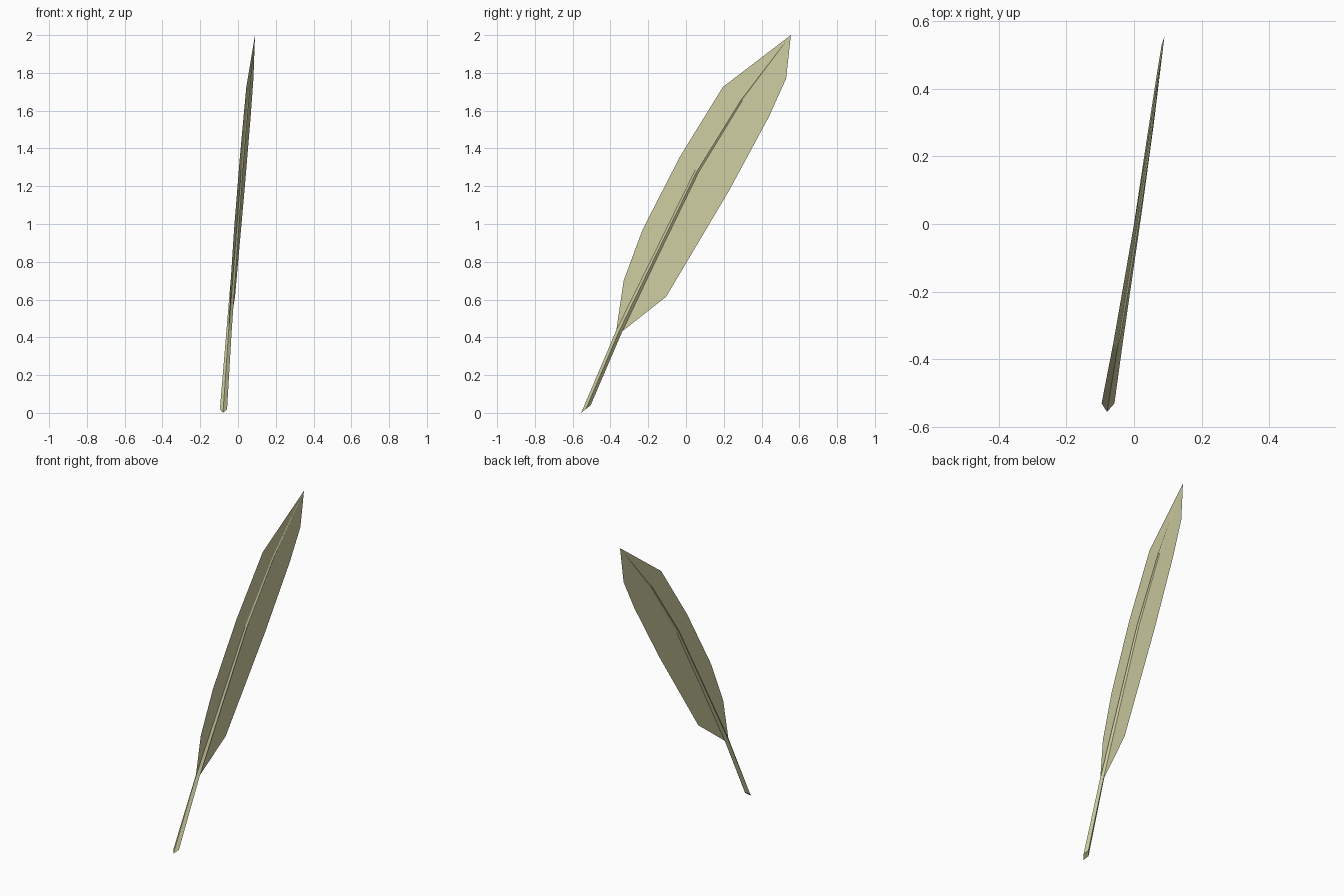
import bpy
from mathutils import Vector

if "Cube" in bpy.data.objects:
    bpy.data.objects.remove(bpy.data.objects["Cube"])

mat = bpy.data.materials.new("pale olive")
mat.diffuse_color = (0.62, 0.62, 0.36, 1)
mat.use_nodes = True
mat.node_tree.nodes["Principled BSDF"].inputs["Base Color"].default_value = mat.diffuse_color


def plane_x(y, z):
    """The feather lies in one slightly turned and leaning plane."""
    return -0.019 + 0.11 * y + 0.024 * z


def make(name, verts, faces):
    mesh = bpy.data.meshes.new(name)
    mesh.from_pydata(verts, [], faces)
    mesh.materials.append(mat)
    obj = bpy.data.objects.new(name, mesh)
    bpy.context.collection.objects.link(obj)
    return obj


# Vane: flat leaf-shaped sheet, given as a (y, z) outline
outline = [(-0.34, 0.43), (-0.105, 0.615), (0.23, 1.18), (0.44, 1.57),
           (0.53, 1.77), (0.555, 2.0), (0.195, 1.725), (-0.03, 1.36),
           (-0.23, 0.97), (-0.33, 0.70), (-0.37, 0.43)]
make("feather_vane", [(plane_x(y, z), y, z) for y, z in outline],
     [tuple(range(len(outline)))])

# Quill: diamond section swept along a curve, tapering to the tip
# centre y, z, edge offset y, z, half thickness in x
stations = [(-0.53, 0.02, 0.025, 0.02, 0.019),
            (-0.355, 0.43, 0.016, -0.003, 0.014),
            (-0.152, 0.85, 0.011, -0.005, 0.011),
            (0.058, 1.28, 0.009, -0.006, 0.008),
            (0.293, 1.66, 0.006, -0.005, 0.005)]
verts, faces = [], []
for y, z, dy, dz, w in stations:
    c = Vector((plane_x(y, z), y, z))
    edge = Vector((0.11 * dy, dy, dz))
    # the base is cut at a slant, so its side corners sit a little low
    side = Vector((w, 0, 0))
    verts += [c - edge, c + side, c + edge, c - side]
n = len(stations)
for i in range(n - 1):
    for k in range(4):
        a, b = i * 4 + k, i * 4 + (k + 1) % 4
        faces.append((a, b, b + 4, a + 4))
tip = len(verts)
verts.append(Vector((plane_x(0.555, 2.0), 0.555, 2.0)))
last = (n - 1) * 4
faces += [(last + k, last + (k + 1) % 4, tip) for k in range(4)]
faces.append((3, 2, 1, 0))
make("feather_quill", verts, faces)
